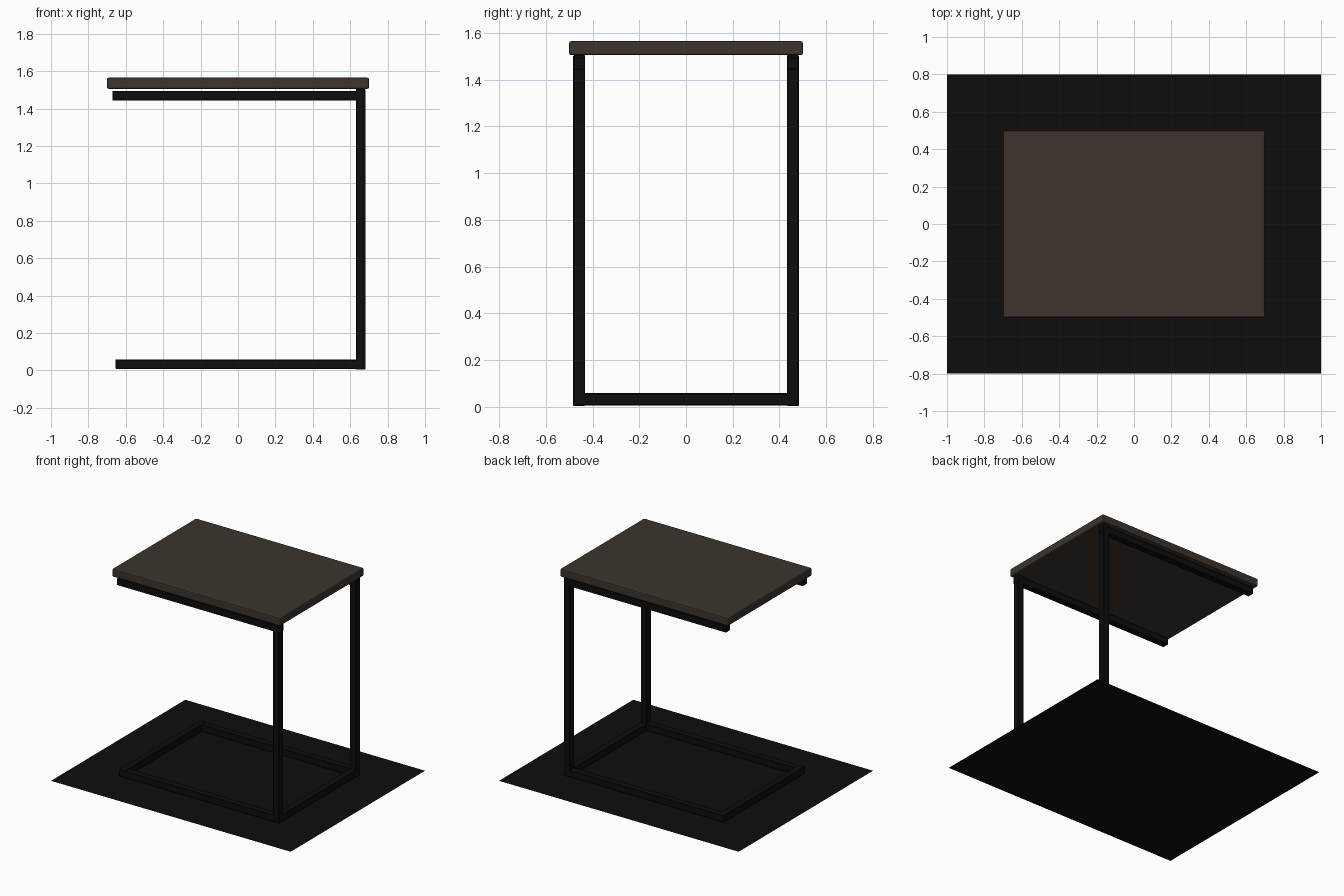
import bpy

if "Cube" in bpy.data.objects:
    bpy.data.objects.remove(bpy.data.objects["Cube"])


def material(name, rgb):
    m = bpy.data.materials.new(name)
    m.diffuse_color = (*rgb, 1)
    m.use_nodes = True
    m.node_tree.nodes["Principled BSDF"].inputs["Base Color"].default_value = m.diffuse_color
    return m


wood = material("dark walnut", (0.045, 0.034, 0.027))
metal = material("black metal", (0.004, 0.004, 0.004))


def box(name, lo, hi, mat, bevel=0.003, segments=1):
    """Bevelled box between two corners."""
    centre = [(a + b) / 2 for a, b in zip(lo, hi)]
    bpy.ops.mesh.primitive_cube_add(size=1, location=centre)
    ob = bpy.context.object
    ob.name = name
    ob.scale = [b - a for a, b in zip(lo, hi)]
    bpy.ops.object.transform_apply(location=False, rotation=False, scale=True)
    ob.data.materials.append(mat)
    mod = ob.modifiers.new("soft edges", "BEVEL")
    mod.width = bevel
    mod.segments = segments
    return ob


# Table top
box("table_top", (-0.70, -0.50, 1.505), (0.70, 0.50, 1.565), wood, 0.008, 2)

# Posts, top rails and floor rails on both sides
for side, s in (("front", -1), ("back", 1)):
    y0, y1 = sorted((s * 0.483, s * 0.432))
    box(side + "_post", (0.63, y0, 0.004), (0.681, y1, 1.505), metal)
    box(side + "_top_rail", (-0.672, y0, 1.442), (0.683, y1, 1.493), metal)
    box(side + "_floor_rail", (-0.63, y0, 0.006), (0.68, y1, 0.057), metal)

# Floor cross bars closing the base frame
box("left_floor_bar", (-0.655, -0.483, 0.007), (-0.604, 0.483, 0.059), metal)
box("right_floor_bar", (0.63, -0.46, 0.006), (0.681, 0.46, 0.057), metal)

# Thin black floor sheet under the frame
bpy.ops.mesh.primitive_plane_add(size=1)
sheet = bpy.context.object
sheet.name = "floor_sheet"
sheet.scale = (2, 1.6, 1)
bpy.ops.object.transform_apply(scale=True)
sheet.data.materials.append(metal)
